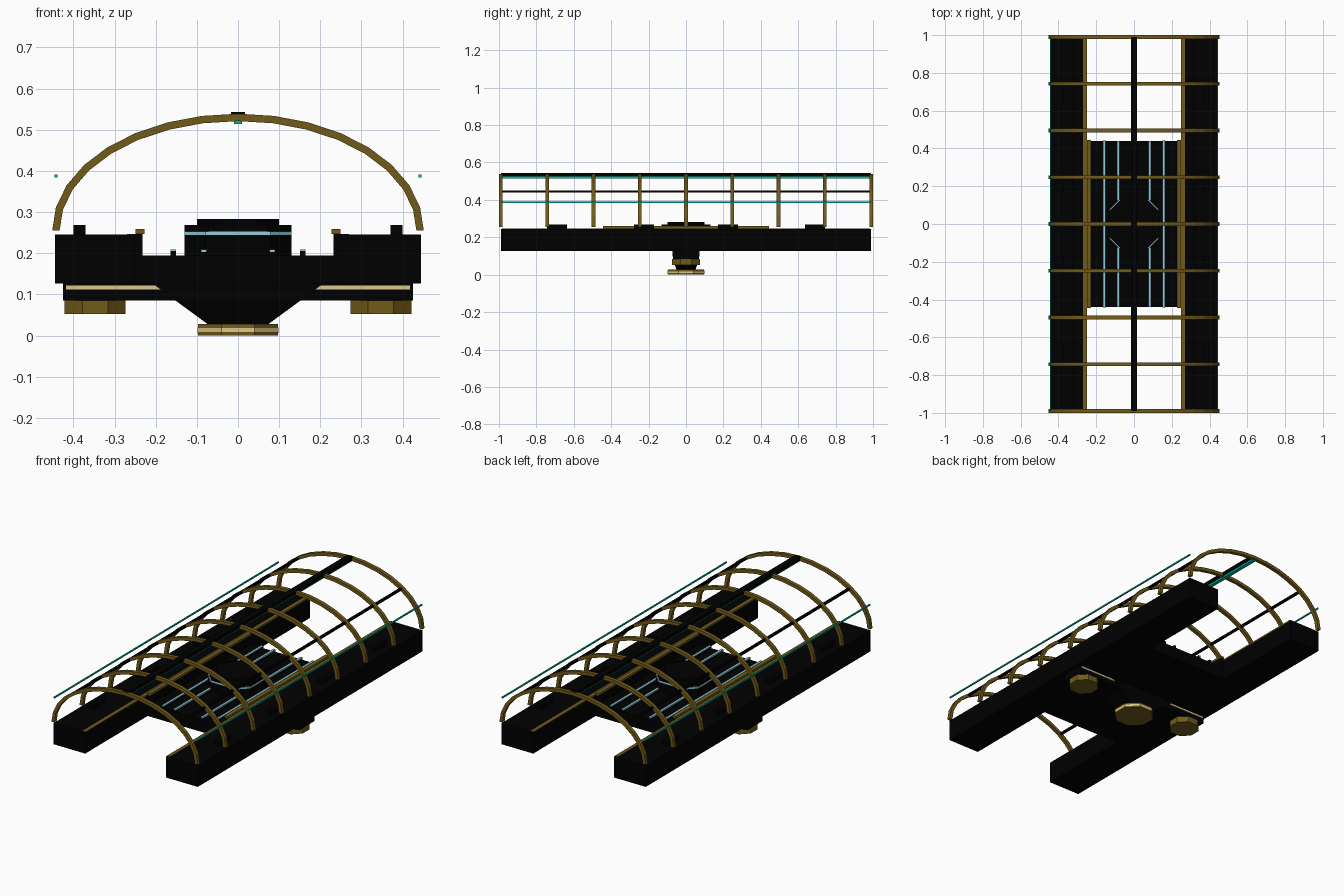
import bpy, bmesh, math
from mathutils import Matrix, Vector

if "Cube" in bpy.data.objects:
    bpy.data.objects.remove(bpy.data.objects["Cube"])


def material(name, rgb):
    m = bpy.data.materials.new(name)
    m.diffuse_color = (*rgb, 1)
    m.use_nodes = True
    m.node_tree.nodes["Principled BSDF"].inputs["Base Color"].default_value = m.diffuse_color
    return m


BLACK = material("black", (0.0, 0.0, 0.0))
BRONZE = material("bronze", (0.165, 0.103, 0.010))
TAN = material("pale_tan", (0.72, 0.585, 0.27))
BLUE = material("pale_blue", (0.28, 0.62, 0.72))
TEAL = material("teal", (0.0, 0.53, 0.36))


def finish(name, bm, mat):
    bmesh.ops.recalc_face_normals(bm, faces=bm.faces)
    me = bpy.data.meshes.new(name)
    bm.to_mesh(me)
    bm.free()
    me.materials.append(mat)
    ob = bpy.data.objects.new(name, me)
    bpy.context.collection.objects.link(ob)
    return ob


def box(name, x, y, z, mat):
    bm = bmesh.new()
    size = [b - a for a, b in (x, y, z)]
    mid = [(a + b) / 2 for a, b in (x, y, z)]
    bmesh.ops.create_cube(bm, size=1, matrix=Matrix.Translation(mid) @ Matrix.Diagonal((*size, 1)))
    return finish(name, bm, mat)


def pair(name, x, y, z, mat):
    for s, side in ((-1, "left"), (1, "right")):
        box(f"{name}_{side}", sorted((s * x[0], s * x[1])), y, z, mat)


def loft(name, rings, mat):
    """Skin a stack of closed rings and cap both ends."""
    bm = bmesh.new()
    vs = [[bm.verts.new(p) for p in r] for r in rings]
    n = len(vs[0])
    for a, b in zip(vs, vs[1:]):
        for i in range(n):
            bm.faces.new((a[i], a[(i + 1) % n], b[(i + 1) % n], b[i]))
    bm.faces.new(vs[0])
    bm.faces.new(vs[-1])
    return finish(name, bm, mat)


def octagon(name, cx, flat, z0, z1, mat, flat_top=None):
    def ring(f, z):
        r = f / math.cos(math.pi / 8)
        return [(cx + r * math.cos((i + 0.5) * math.pi / 4),
                 r * math.sin((i + 0.5) * math.pi / 4), z) for i in range(8)]
    return loft(name, [ring(flat, z0), ring(flat_top or flat, z1)], mat)


# Long side beams with inner edge trim and top brackets
pair("side_beam", (0.25, 0.445), (-0.99, 0.99), (0.127, 0.245), BLACK)
pair("beam_trim", (0.25, 0.27), (-0.985, 0.985), (0.24, 0.247), BRONZE)
for i, y in enumerate((-0.69, -0.225, 0.225, 0.69)):
    pair(f"bracket_{i}", (0.371, 0.4), (y - 0.053, y + 0.053), (0.245, 0.268), BLACK)

# Central deck with raised edges
box("deck", (-0.25, 0.25), (-0.44, 0.44), (0.127, 0.195), BLACK)
pair("deck_edge", (0.232, 0.25), (-0.44, 0.44), (0.195, 0.247), BLACK)
pair("deck_edge_trim", (0.227, 0.249), (-0.445, 0.445), (0.247, 0.259), BRONZE)

# Deck light strips on black ridges
pair("outer_ridge", (0.151, 0.164), (-0.442, 0.442), (0.195, 0.205), BLACK)
pair("outer_light_strip", (0.151, 0.164), (-0.44, 0.44), (0.205, 0.209), BLUE)
for y, end in (((-0.44, -0.125), "front"), ((0.125, 0.44), "back")):
    pair(f"inner_ridge_{end}", (0.077, 0.09), y, (0.195, 0.203), BLACK)
    pair(f"inner_light_strip_{end}", (0.077, 0.09), y, (0.203, 0.209), BLUE)


# Eight-sided hub in the middle of the deck
def hub_layer(name, a, c, z0, z1, mat):
    pts = [(a, c), (c, a), (-c, a), (-a, c), (-a, -c), (-c, -a), (c, -a), (a, -c)]
    loft(name, [[(x, y, z) for x, y in pts] for z in (z0, z1)], mat)


hub_layer("hub_body", 0.13, 0.079, 0.195, 0.244, BLACK)
hub_layer("hub_light_band", 0.13, 0.079, 0.244, 0.253, BLUE)
hub_layer("hub_upper", 0.13, 0.071, 0.253, 0.268, BLACK)
hub_layer("hub_cap", 0.1, 0.045, 0.268, 0.283, BLACK)

# Crossbeam under the deck with pale stripes and feet
box("crossbeam", (-0.425, 0.425), (-0.067, 0.067), (0.085, 0.127), BLACK)
for s, side in ((-1, "front"), (1, "back")):
    pair(f"crossbeam_stripe_{side}", (0.18, 0.418),
         sorted((s * 0.067, s * 0.07)), (0.112, 0.121), TAN)
for s, side in ((-1, "left"), (1, "right")):
    octagon(f"foot_{side}", s * 0.347, 0.074, 0.052, 0.085, BRONZE)

# Tapered pedestal and base disc
loft("pedestal", [[(sx * x, sy * y, z) for sx, sy in ((-1, -1), (1, -1), (1, 1), (-1, 1))]
                  for x, y, z in ((0.07, 0.05, 0.025), (0.152, 0.07, 0.085), (0.208, 0.073, 0.127))], BLACK)
octagon("base_bottom", 0, 0.097, 0, 0.008, BRONZE, 0.098)
octagon("base_band", 0, 0.098, 0.008, 0.018, TAN)
octagon("base_top", 0, 0.098, 0.018, 0.028, BRONZE, 0.097)

# Arched ribs
SEG = 16


def arch(name, y):
    rings = []
    for i in range(SEG + 1):
        t = math.pi * i / SEG
        c = Vector((0.4425 * math.cos(t), y, 0.255 + 0.275 * math.sin(t)))
        n = Vector((0.275 * math.cos(t), 0, 0.4425 * math.sin(t))).normalized() * 0.009
        w = Vector((0, 0.01, 0))
        rings.append([c + n + w, c + n - w, c - n - w, c - n + w])
    loft(name, rings, BRONZE)


for i in range(9):
    arch(f"rib_{i}", -0.99 + 0.2475 * i)

# Lengthwise spine, stringers and light rods
FULL = (-0.99, 0.99)
box("spine", (-0.017, 0.017), FULL, (0.524, 0.543), BLACK)
box("spine_light", (-0.01, 0.01), FULL, (0.514, 0.524), TEAL)
pair("stringer", (0.313, 0.325), FULL, (0.439, 0.451), BLACK)
pair("side_light_rod", (0.439, 0.446), FULL, (0.384, 0.391), TEAL)
